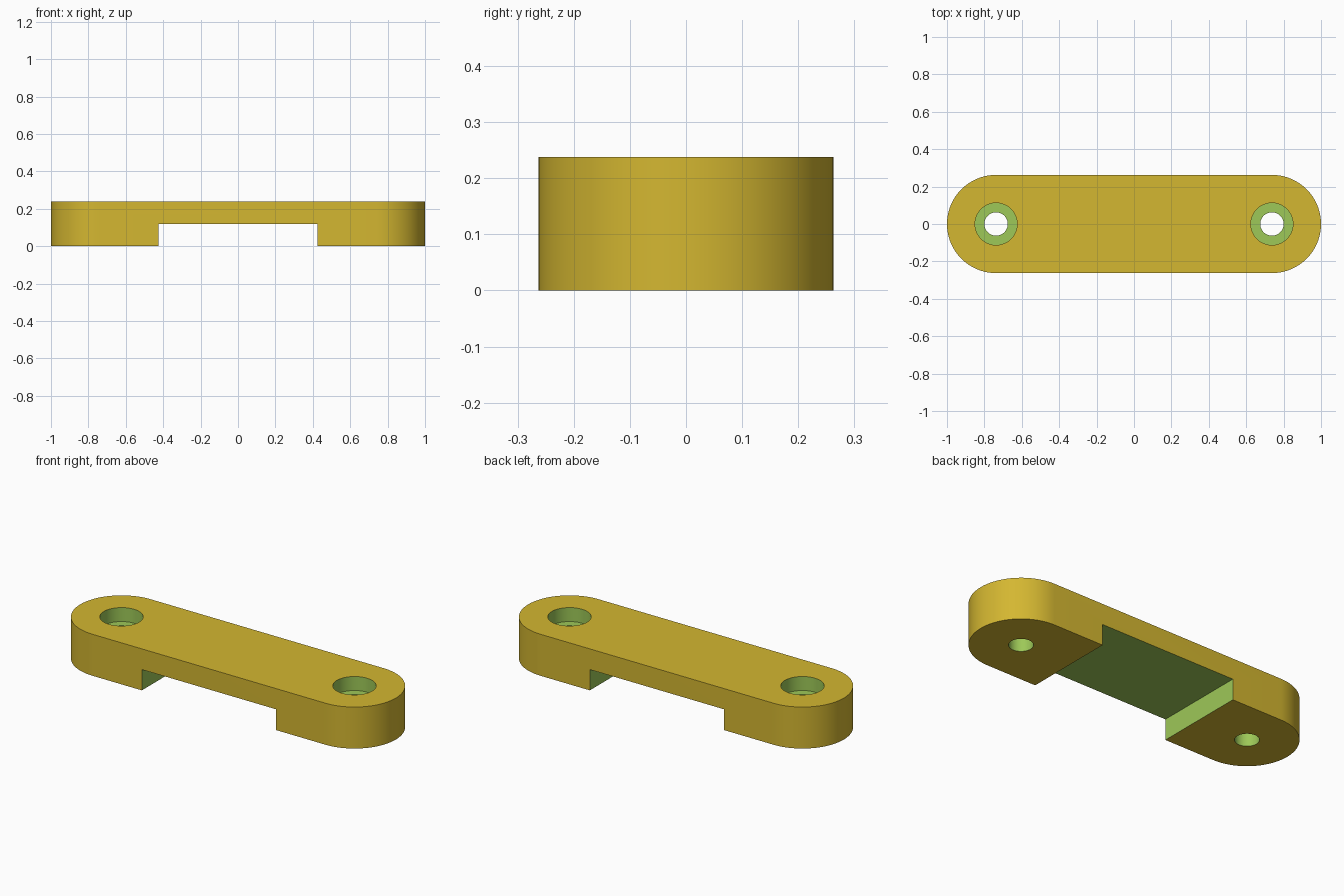
import bpy, bmesh, math

if "Cube" in bpy.data.objects:
    bpy.data.objects.remove(bpy.data.objects["Cube"])

R, CX, H = 0.2625, 0.7375, 0.2375      # end radius, end centre, height
SLOT_X, SLOT_Z = 0.425, 0.119          # underside slot half length, height
HOLE_R, BORE_R, BORE_Z = 0.0625, 0.1125, 0.1575


def material(name, srgb):
    m = bpy.data.materials.new(name)
    lin = [((c / 255 + 0.055) / 1.055) ** 2.4 for c in srgb]
    m.diffuse_color = (*lin, 1)
    m.use_nodes = True
    m.node_tree.nodes["Principled BSDF"].inputs["Base Color"].default_value = m.diffuse_color
    return m


def prism(name, points, z0, z1):
    """Extrude a closed xy outline from z0 to z1."""
    bm = bmesh.new()
    face = bm.faces.new([bm.verts.new((x, y, z0)) for x, y in points])
    ext = bmesh.ops.extrude_face_region(bm, geom=[face])
    verts = [g for g in ext["geom"] if isinstance(g, bmesh.types.BMVert)]
    bmesh.ops.translate(bm, verts=verts, vec=(0, 0, z1 - z0))
    bmesh.ops.recalc_face_normals(bm, faces=bm.faces)
    mesh = bpy.data.meshes.new(name)
    bm.to_mesh(mesh)
    bm.free()
    ob = bpy.data.objects.new(name, mesh)
    bpy.context.collection.objects.link(ob)
    return ob


def arc(cx, r, a0, a1, n):
    return [(cx + r * math.cos(a0 + (a1 - a0) * i / n),
             r * math.sin(a0 + (a1 - a0) * i / n)) for i in range(n + 1)]


def circle(cx, r, n=64):
    return arc(cx, r, 0, 2 * math.pi, n)[:-1]


# Round-ended bar
q = math.pi / 2
bar = prism("mounting_bar", arc(CX, R, -q, q, 48) + arc(-CX, R, q, 3 * q, 48), 0, H)

# Cutters: underside slot, two counterbored holes
cutters = [prism("slot_cutter", [(-SLOT_X, -0.5), (SLOT_X, -0.5),
                                 (SLOT_X, 0.5), (-SLOT_X, 0.5)], -0.1, SLOT_Z)]
for s in (-1, 1):
    cutters.append(prism("bore_cutter", circle(s * CX, BORE_R), BORE_Z, H + 0.1))
    cutters.append(prism("hole_cutter", circle(s * CX, HOLE_R), -0.1, H + 0.1))

bpy.context.view_layer.objects.active = bar
for c in cutters:
    mod = bar.modifiers.new("cut", "BOOLEAN")
    mod.operation, mod.solver, mod.object = "DIFFERENCE", "EXACT", c
    bpy.ops.object.modifier_apply(modifier=mod.name)
for c in cutters:
    bpy.data.objects.remove(c, do_unlink=True)

# Outside is gold, all cut surfaces are green
bar.data.materials.clear()
bar.data.materials.append(material("gold", (212, 183, 49)))
bar.data.materials.append(material("cut_green", (157, 200, 88)))
for p in bar.data.polygons:
    c, n = p.center, p.normal
    inside = 0.005 < c.z < H - 0.005
    in_hole = math.hypot(abs(c.x) - CX, c.y) < BORE_R + 0.005
    in_slot = abs(c.x) < SLOT_X + 0.01 and abs(n.y) < 0.5
    p.material_index = int(inside and (in_hole or in_slot))

bpy.ops.object.select_all(action="DESELECT")
bar.select_set(True)
bpy.ops.object.shade_smooth_by_angle(angle=math.radians(30))
